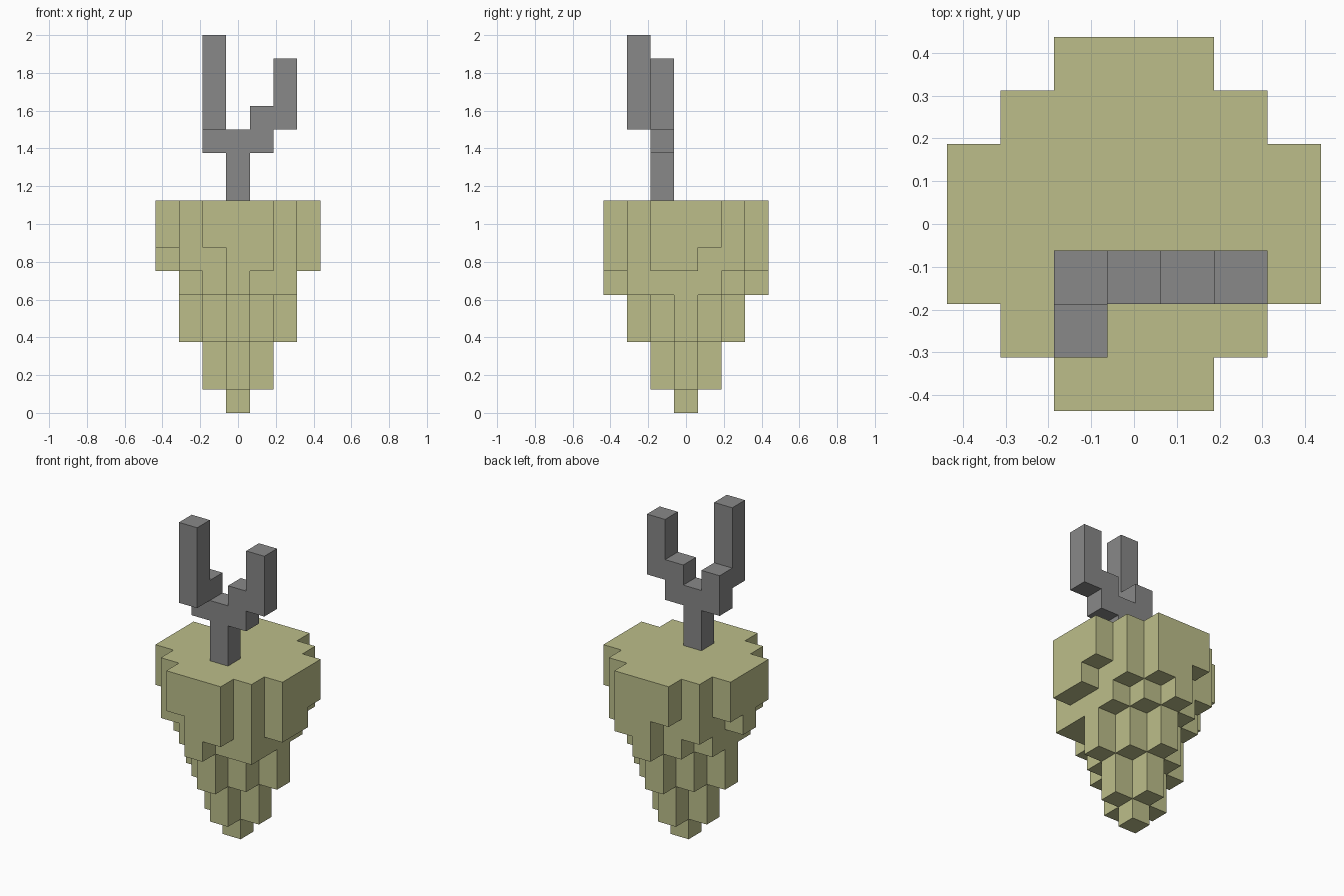
import bpy
import bmesh
from mathutils import Vector

UNIT = 0.125  # edge length of one block

cube = bpy.data.objects.get("Cube")
if cube:
    bpy.data.objects.remove(cube, do_unlink=True)


def make_material(name, color):
    mat = bpy.data.materials.new(name)
    mat.use_nodes = True
    mat.diffuse_color = color
    mat.node_tree.nodes["Principled BSDF"].inputs["Base Color"].default_value = color
    return mat


def block_column(x, y, bottom, top):
    return {(x, y, z) for z in range(bottom, top)}


def build_blocks(name, cells, mat):
    """Skin a set of grid cells, keeping only the exposed sides."""
    bm = bmesh.new()
    for cell in cells:
        center = Vector(cell) + Vector((0, 0, 0.5))
        for axis in range(3):
            for sign in (-1, 1):
                n = Vector((0, 0, 0))
                n[axis] = sign
                if tuple(int(c + d) for c, d in zip(cell, n)) in cells:
                    continue
                u = Vector((0, 0, 0))
                u[(axis + 1) % 3] = 1
                v = n.cross(u)
                corners = [(-u - v), (u - v), (u + v), (v - u)]
                bm.faces.new([bm.verts.new((center + (n + c) / 2) * UNIT) for c in corners])
    bmesh.ops.remove_doubles(bm, verts=bm.verts, dist=0.001)
    bmesh.ops.dissolve_limit(bm, angle_limit=0.01, verts=bm.verts, edges=bm.edges)
    mesh = bpy.data.meshes.new(name)
    bm.to_mesh(mesh)
    bm.free()
    mesh.materials.append(mat)
    obj = bpy.data.objects.new(name, mesh)
    bpy.context.collection.objects.link(obj)
    return obj


olive = make_material("pale_olive", (0.503, 0.515, 0.254, 1))
gray = make_material("stem_gray", (0.246, 0.246, 0.246, 1))

# Tapered body: every column hangs from the flat top, shorter further out
TOP = 9
BOTTOM_BY_DISTANCE = [0, 1, 3, 5, 6]
uneven = {(0, -3): 5, (0, 3): 5, (2, -2): 5,
          (3, 0): 6, (-3, 0): 6,
          (3, 1): 7, (-3, 1): 7, (-3, -1): 7, (-1, 3): 7, (-1, -3): 7}
body = set()
for x in range(-3, 4):
    for y in range(-3, 4):
        distance = abs(x) + abs(y)
        if distance <= 4:
            bottom = uneven.get((x, y), BOTTOM_BY_DISTANCE[distance])
            body |= block_column(x, y, bottom, TOP)
build_blocks("tapered_body", body, olive)

# Forked stem: post, two shoulders and two prongs
stem = block_column(0, -1, TOP, 12)
for side in (-1, 1):
    stem |= block_column(side, -1, 11, 13)
stem |= block_column(-1, -2, 12, 16)
stem |= block_column(2, -1, 12, 15)
build_blocks("forked_stem", stem, gray)
